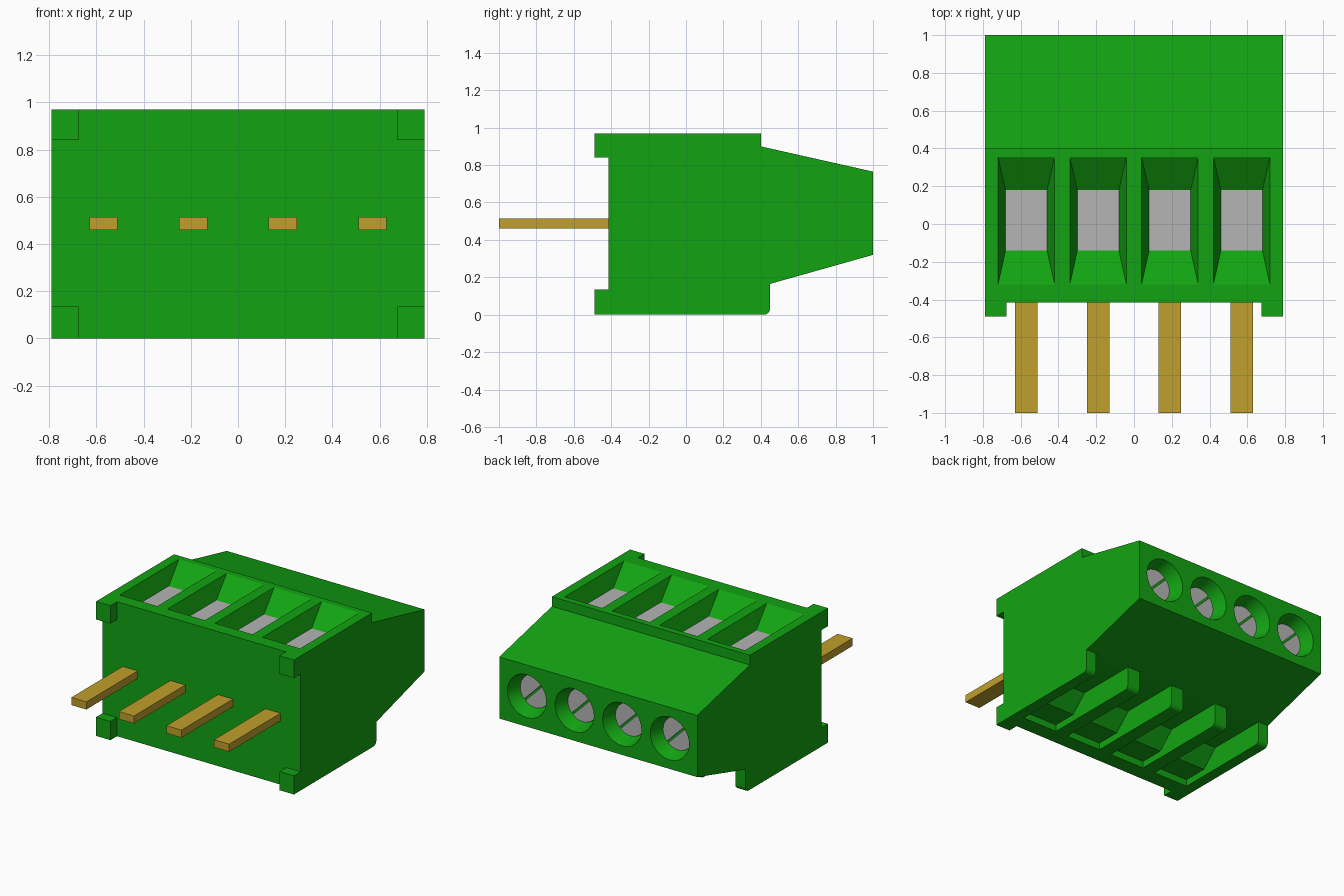
import bpy, bmesh, math

cube = bpy.data.objects.get("Cube")
if cube:
    bpy.data.objects.remove(cube, do_unlink=True)


def material(name, rgb, rough=0.6):
    m = bpy.data.materials.new(name)
    m.use_nodes = True
    m.diffuse_color = (*rgb, 1)
    b = m.node_tree.nodes["Principled BSDF"]
    b.inputs["Base Color"].default_value = (*rgb, 1)
    b.inputs["Roughness"].default_value = rough
    return m


GREEN = material("housing green", (0.006, 0.37, 0.006))
GOLD = material("pin gold", (0.53, 0.35, 0.026))
GREY = material("metal grey", (0.46, 0.46, 0.46))


def add_solid(bm, a, b):
    """Closed solid between two matching loops of points."""
    va = [bm.verts.new(p) for p in a]
    vb = [bm.verts.new(p) for p in b]
    bm.faces.new(va[::-1])
    bm.faces.new(vb)
    n = len(va)
    for i in range(n):
        j = (i + 1) % n
        bm.faces.new((va[i], va[j], vb[j], vb[i]))


def make(name, solids, mat):
    bm = bmesh.new()
    for a, b in solids:
        add_solid(bm, a, b)
    bmesh.ops.recalc_face_normals(bm, faces=bm.faces)
    me = bpy.data.meshes.new(name)
    bm.to_mesh(me)
    bm.free()
    me.materials.append(mat)
    ob = bpy.data.objects.new(name, me)
    bpy.context.collection.objects.link(ob)
    return ob


def rect(x0, x1, y0, y1, z):
    return [(x0, y0, z), (x1, y0, z), (x1, y1, z), (x0, y1, z)]


def box(x0, x1, y0, y1, z0, z1):
    return rect(x0, x1, y0, y1, z0), rect(x0, x1, y0, y1, z1)


def extrude_x(profile, x0, x1):
    return [(x0, y, z) for y, z in profile], [(x1, y, z) for y, z in profile]


def ring(x, y, z, r, n=32):
    return [(x + r * math.cos(2 * math.pi * i / n), y,
             z + r * math.sin(2 * math.pi * i / n)) for i in range(n)]


CENTRES = [-0.57, -0.19, 0.19, 0.57]
HALF = 0.79
HOLE_Z = 0.54
FLOOR_Z = 0.85

# Housing: side profile with a rounded lower back corner
R = 0.035
corner = [(0.45 - R + R * math.sin(t), R - R * math.cos(t))
          for t in [i * math.pi / 12 for i in range(7)]]
profile = [(-0.415, 0)] + corner + [(0.45, 0.165), (1, 0.32), (1, 0.765),
                                    (0.4, 0.9), (0.4, 0.97), (-0.415, 0.97)]
housing = make("housing", [extrude_x(profile, -HALF, HALF)], GREEN)

# Cutters: tapered screw wells, round wire funnels, channels underneath
channel = [(0.5, -0.05), (0.5, 0.165), (0.0, 0.165), (-0.12, 0.05),
           (-0.3, 0.05), (-0.3, -0.05)]
wells, funnels, channels = [], [], []
for c in CENTRES:
    wells.append((rect(c - 0.11, c + 0.11, -0.14, 0.18, FLOOR_Z),
                  rect(c - 0.15, c + 0.15, -0.32, 0.355, 0.97)))
    wells.append(box(c - 0.15, c + 0.15, -0.32, 0.355, 0.97, 1.05))
    funnels.append((ring(c, 0.89, HOLE_Z, 0.12), ring(c, 1.0, HOLE_Z, 0.155)))
    funnels.append((ring(c, 1.0, HOLE_Z, 0.155), ring(c, 1.05, HOLE_Z, 0.155)))
    channels.append(extrude_x(channel, c - 0.14, c + 0.14))


def cut(target, solids):
    cutter = make("cutter", solids, GREEN)
    # weld touching pieces into one closed volume each
    bm = bmesh.new()
    bm.from_mesh(cutter.data)
    bmesh.ops.remove_doubles(bm, verts=bm.verts, dist=1e-5)
    inner = [f for f in bm.faces
             if all(len(e.link_faces) > 2 for e in f.edges)]
    bmesh.ops.delete(bm, geom=inner, context="FACES_ONLY")
    bmesh.ops.recalc_face_normals(bm, faces=bm.faces)
    bm.to_mesh(cutter.data)
    bm.free()
    cutter.hide_render = True
    mod = target.modifiers.new("cut", "BOOLEAN")
    mod.operation = "DIFFERENCE"
    mod.solver = "EXACT"
    mod.object = cutter
    bpy.context.view_layer.objects.active = target
    bpy.ops.object.modifier_apply(modifier=mod.name)
    bpy.data.objects.remove(cutter, do_unlink=True)


for group in (wells, funnels, channels):
    cut(housing, group)

bpy.ops.object.select_all(action="DESELECT")
housing.select_set(True)
bpy.context.view_layer.objects.active = housing
bpy.ops.object.shade_smooth_by_angle(angle=math.radians(30))

# Four corner tabs on the front
for side, s in (("left", 1), ("right", -1)):
    x0, x1 = sorted((s * 0.675, s * HALF))
    for level, z0, z1 in (("lower", 0, 0.135), ("upper", 0.84, 0.97)):
        make(f"{level}_{side}_tab", [box(x0, x1, -0.49, -0.415, z0, z1)], GREEN)


def half_disc(x, y, r, gap, turn):
    """Half of a slotted round clamp face, with its flat side on the slot."""
    a0 = math.asin(gap / r)
    pts = []
    for i in range(17):
        t = a0 + (math.pi - 2 * a0) * i / 16 + turn
        pts.append((x + r * math.cos(t), HOLE_Z + r * math.sin(t)))
    return [(p, y, q) for p, q in pts], [(p, y + 0.02, q) for p, q in pts]


# Pins, screw plates and slotted clamps for each pole
for i, c in enumerate(CENTRES, 1):
    make(f"pin_{i}", [box(c - 0.06, c + 0.06, -1, -0.4, 0.46, 0.515)], GOLD)
    make(f"screw_plate_{i}",
         [box(c - 0.11, c + 0.11, -0.14, 0.18, FLOOR_Z - 0.004, FLOOR_Z + 0.004)],
         GREY)
    make(f"wire_clamp_{i}",
         [half_disc(c, 0.885, 0.119, 0.007, math.radians(a)) for a in (135, 315)],
         GREY)
